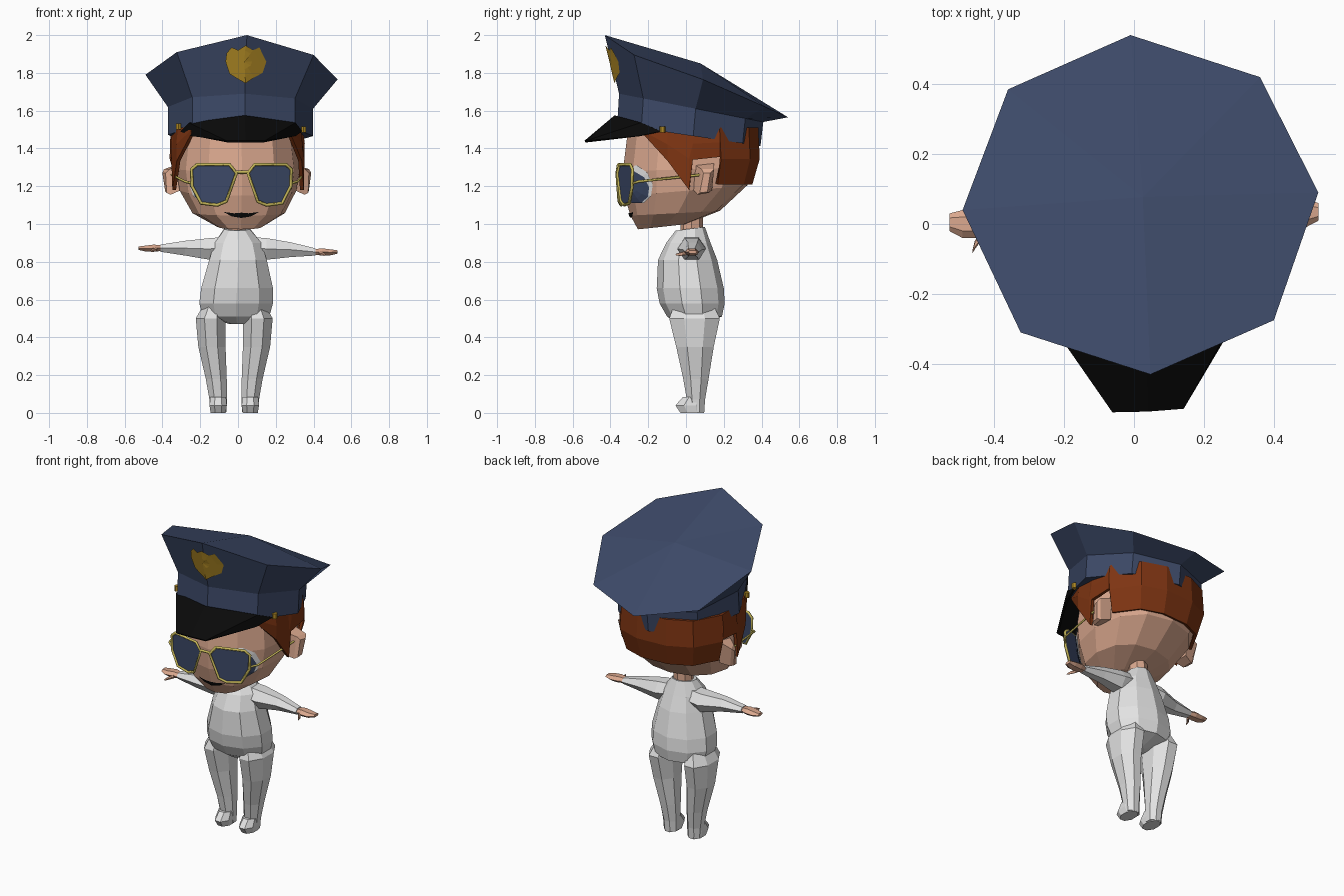
import bpy, bmesh, math
from mathutils import Matrix, Vector
from mathutils.bvhtree import BVHTree

if "Cube" in bpy.data.objects:
    bpy.data.objects.remove(bpy.data.objects["Cube"])

TURN = Matrix.Rotation(math.radians(3.5), 4, 'Z')   # head looks slightly to one side


def mat(name, *rgb):
    m = bpy.data.materials.new(name)
    m.diffuse_color = (*rgb, 1)
    m.use_nodes = True
    m.node_tree.nodes["Principled BSDF"].inputs["Base Color"].default_value = m.diffuse_color
    return m


NAVY = mat("navy", .045, .066, .135)
BLACK = mat("black", .003, .003, .003)
SKIN = mat("skin", .70, .39, .27)
HAIR = mat("auburn", .21, .035, .006)
CLOTH = mat("pale_cloth", .76, .76, .76)
BADGE = mat("badge_gold", .43, .25, .018)
FRAME = mat("frame_gold", .56, .47, .10)
WHITE = mat("eye_white", .82, .82, .82)


def make(name, verts, faces, material, turned=False, fix=True):
    me = bpy.data.meshes.new(name)
    me.from_pydata([tuple(v) for v in verts], [], faces)
    bm = bmesh.new()
    bm.from_mesh(me)
    if fix:
        bmesh.ops.recalc_face_normals(bm, faces=bm.faces)
    bm.to_mesh(me)
    bm.free()
    if turned:
        me.transform(TURN)
    me.materials.append(material)
    ob = bpy.data.objects.new(name, me)
    bpy.context.collection.objects.link(ob)
    return ob


def loft_data(rings):
    n = len(rings[0])
    verts = [p for r in rings for p in r]
    faces = [(i * n + k, i * n + (k + 1) % n, (i + 1) * n + (k + 1) % n, (i + 1) * n + k)
             for i in range(len(rings) - 1) for k in range(n)]
    faces += [tuple(range(n))[::-1], tuple(range(len(verts) - n, len(verts)))]
    return verts, faces


def loft(name, rings, material, turned=False):
    return make(name, *loft_data(rings), material, turned)


def ring(cx, rx, yf, yb, zf, zb, n=10, phase=-90.0, power=1.0):
    """Horizontal ring from front y to back y, tilted from front z to back z."""
    out = []
    for k in range(n):
        a = math.radians(phase + 360 * k / n)
        c, s = (math.copysign(abs(t) ** power, t) for t in (math.cos(a), math.sin(a)))
        t = (s + 1) / 2
        out.append((cx + rx * c, yf + (yb - yf) * t, zf + (zb - zf) * t))
    return out


def side_ring(x, y, z, ry, rz, n=6):
    return [(x, y + ry * math.cos(2 * math.pi * k / n), z + rz * math.sin(2 * math.pi * k / n))
            for k in range(n)]


def conform(name, outline, bvh, offset, material, turned=False):
    """Thin plate laid on a surface: outline of (x, z) projected from the front."""
    n = len(outline)
    cx, cz = (sum(p[i] for p in outline) / n for i in (0, 1))
    pts = [(cx, cz)] + [(cx + (x - cx) * s, cz + (z - cz) * s)
                        for s in (.35, .7, 1) for x, z in outline]
    verts = []
    for x, z in pts:
        hit = bvh.ray_cast(Vector((x, -2, z)), Vector((0, 1, 0)))[0]
        verts.append((x, (hit.y if hit else -.25) - offset, z))
    faces = [(0, 1 + k, 1 + (k + 1) % n) for k in range(n)]
    for r in range(2):
        a, b = 1 + r * n, 1 + (r + 1) * n
        faces += [(a + k, b + k, b + (k + 1) % n, a + (k + 1) % n) for k in range(n)]
    return make(name, verts, faces, material, turned)


def tube(name, pts, radius, material, cyclic=False):
    cu = bpy.data.curves.new(name, 'CURVE')
    cu.dimensions = '3D'
    cu.bevel_depth, cu.bevel_resolution = radius, 0
    sp = cu.splines.new('POLY')
    sp.points.add(len(pts) - 1)
    for p, co in zip(sp.points, pts):
        p.co = (*(TURN @ Vector(co)), 1)
    sp.use_cyclic_u = cyclic
    cu.materials.append(material)
    ob = bpy.data.objects.new(name, cu)
    bpy.context.collection.objects.link(ob)


# Torso and neck
loft("torso", [ring(-.005, .04, -.04, .07, .47, .47), ring(-.01, .185, -.10, .19, .51, .51),
               ring(-.01, .205, -.14, .205, .58, .58), ring(-.005, .20, -.155, .20, .66, .66),
               ring(0, .16, -.148, .165, .81, .81), ring(0, .13, -.105, .13, .90, .90),
               ring(-.005, .07, -.055, .10, .965, .985)], CLOTH)
loft("neck", [ring(-.005, .06, -.03, .09, .94, .95, 8), ring(0, .055, -.03, .09, 1.06, 1.06, 8)], SKIN)

# Legs, shoes, arms and hands
for side, s in (("left", -1), ("right", 1)):
    m = -.02
    legs = [(.105, .045, -.06, .14, .60), (.125, .085, -.10, .19, .50), (.118, .078, -.06, .155, .35),
            (.095, .060, -.02, .125, .18), (.085, .050, .0, .105, .07), (.083, .046, .01, .10, .005)]
    loft(side + "_leg", [ring(m + s * x, r, f, b, z, z, 8, 22.5) for x, r, f, b, z in legs], CLOTH)
    fx = m + s * .085
    loft(side + "_shoe", [ring(fx, .043, -.035, .10, 0, 0, 8, 22.5),
                          ring(fx, .050, -.062, .105, .04, .04, 8, 22.5),
                          ring(fx, .045, -.02, .10, .085, .085, 8, 22.5)], CLOTH)
    y = .015 + s * .015                     # arms are slightly uneven
    z = .862 - s * .010
    loft(side + "_arm", [side_ring(s * .06, .03, .88, .07, .06), side_ring(s * .15, .03, .868, .075, .066),
                         side_ring(s * .28, y + .005, .868 - s * .004, .05, .045),
                         side_ring(s * .41, y, z, .035, .022)], CLOTH)
    loft(side + "_hand", [side_ring(s * .40, y, z, .024, .016), side_ring(s * .445, y, z, .04, .022),
                          side_ring(s * .49, y, z - .002, .04, .018),
                          side_ring(s * .528, y + .005, z, .025, .010)], SKIN)
    loft(side + "_thumb", [side_ring(s * .43, y - .025, z - .005, .014, .012),
                           side_ring(s * .455, y - .06, z - .012, .012, .010),
                           side_ring(s * .462, y - .08, z - .014, .005, .005)], SKIN)

# Head
head_rings = [ring(0, .12, -.255, .0, .972, 1.0, 12, power=.9), ring(0, .245, -.295, .18, 1.045, 1.07, 12, power=.9),
              ring(0, .31, -.325, .325, 1.15, 1.205, 12, power=.9),
              ring(0, .327, -.335, .36, 1.28, 1.30, 12, power=.9),
              ring(0, .30, -.305, .35, 1.52, 1.46, 12, power=.9)]
hv, hf = loft_data(head_rings)
make("head", hv, hf, SKIN, True)
head_bvh = BVHTree.FromPolygons([Vector(v) for v in hv], hf)

# Hair shell: column positions with their lower edge, mirrored
half = [(.265, -.25, 1.48), (.335, -.12, 1.335), (.352, -.005, 1.18), (.355, .015, 1.34),
        (.352, .16, 1.355), (.352, .165, 1.21), (.25, .325, 1.21), (.10, .385, 1.21)]
cols = half + [(-x, y, z) for x, y, z in reversed(half)]
hair = []
for x, y, low in cols:
    back = y > .163
    k = .90 if back else .99
    hair += [(x * .97, y * .98, 1.51), (x, y, 1.345 if back else (1.51 + low) / 2), (x * k, y * k, low)]
hair_ob = make("hair", hair, [(3 * i + r, 3 * i + 3 + r, 3 * i + 4 + r, 3 * i + 1 + r)
                              for i in range(len(cols) - 1) for r in (0, 1)], HAIR, True)
sol = hair_ob.modifiers.new("thickness", 'SOLIDIFY')
sol.thickness = .02
sol.offset = -1

# Ears, eyes and sunglasses
lens = [(.265, 1.29), (.235, 1.315), (.067, 1.315), (.03, 1.27),
        (.083, 1.12), (.13, 1.10), (.215, 1.11), (.262, 1.20)]
for side, s in (("left", -1), ("right", 1)):
    ear = [[(.30, .02, 1.18), (.30, .12, 1.18), (.30, .13, 1.32), (.30, .02, 1.32)],
           [(.355, .04, 1.155), (.36, .10, 1.165), (.385, .125, 1.29), (.36, .06, 1.29)],
           [(.375, .05, 1.165), (.38, .09, 1.17), (.395, .105, 1.27), (.38, .07, 1.27)]]
    loft(side + "_ear", [[(s * x, y, z) for x, y, z in r] for r in ear], SKIN, True)
    for name, w, h, cz, off, m in (("eye", .10, .105, 1.21, .010, WHITE), ("iris", .088, .088, 1.195, .018, NAVY)):
        pts = [(s * .17 + w * math.cos(k * math.pi / 5), cz + h * math.sin(k * math.pi / 5)) for k in range(10)]
        conform(side + "_" + name, pts, head_bvh, off, m, True)
    pts = [(s * u, -.372 + .27 * u, z) for u, z in lens]
    make(side + "_lens", pts + [(x, y + .006, z) for x, y, z in pts],
         [tuple(range(8)), tuple(range(15, 7, -1))], NAVY, True)
    tube(side + "_lens_rim", pts, .009, FRAME, True)
    tube(side + "_temple_arm", [(s * .263, -.30, 1.215), (s * .30, -.27, 1.225), (s * .35, .07, 1.262)], .007, FRAME)
tube("glasses_bridge", [(-.032, -.363, 1.275), (.032, -.363, 1.275)], .009, FRAME)
mouth = [(-.095, 1.064), (-.045, 1.056), (0, 1.060), (.045, 1.056), (.095, 1.064), (.05, 1.040), (0, 1.032), (-.05, 1.040)]
conform("mouth", mouth, head_bvh, .007, BLACK, True)

# Cap: band and flared crown with a sloped top
top = [(.047, -.43, 2.0), (.40, -.275, 1.895), (.527, .09, 1.765), (.36, .42, 1.62),
       (-.01, .54, 1.565), (-.36, .385, 1.635), (-.49, .04, 1.79), (-.324, -.31, 1.91)]
low = ring(.013, .385, -.365, .395, 1.525, 1.413, 8, -86.5)
mid = ring(.013, .385, -.355, .41, 1.69, 1.54, 8, -86.5)
cv = low + mid + top + [(.025, .077, 1.85)]
cf = [tuple(range(7, -1, -1))]
cf += [(r * 8 + k, r * 8 + (k + 1) % 8, r * 8 + 8 + (k + 1) % 8, r * 8 + 8 + k) for r in (0, 1) for k in range(8)]
cf += [(16 + k, 16 + (k + 1) % 8, 24) for k in range(8)]
make("cap", cv, cf, NAVY)
cap_bvh = BVHTree.FromPolygons([Vector(v) for v in cv], cf)

# Cap badge, side buttons and visor
badge = [(-.06, 1.905), (-.033, 1.935), (0, 1.92), (.04, 1.945), (.08, 1.92), (.113, 1.935), (.15, 1.86),
         (.13, 1.80), (.085, 1.775), (.04, 1.745), (-.005, 1.77), (-.045, 1.795), (-.066, 1.86)]
conform("cap_badge", badge, cap_bvh, .012, BADGE)
for side, x, y, z in (("left", -.315, -.165, 1.515), ("right", .347, -.125, 1.50)):
    loft(side + "_cap_button", [ring(x, .016, y - .016, y + .016, z + d, z + d, 6) for d in (-.016, .016)], BADGE)
inner = [(-.30, -.17, 1.49), (-.255, -.25, 1.535), (.035, -.375, 1.57), (.30, -.235, 1.535), (.335, -.13, 1.49)]
outer = [(-.235, -.27, 1.465), (-.15, -.42, 1.455), (.04, -.538, 1.44), (.21, -.41, 1.455), (.30, -.25, 1.465)]
outer[1:4] = [(-.06, -.535, 1.437), (.04, -.533, 1.437), (.14, -.525, 1.437)]
visor = make("visor", inner + outer, [(k, k + 1, k + 6, k + 5) for k in range(4)], BLACK)
sol = visor.modifiers.new("thickness", 'SOLIDIFY')
sol.thickness = .012
sol.offset = 0
